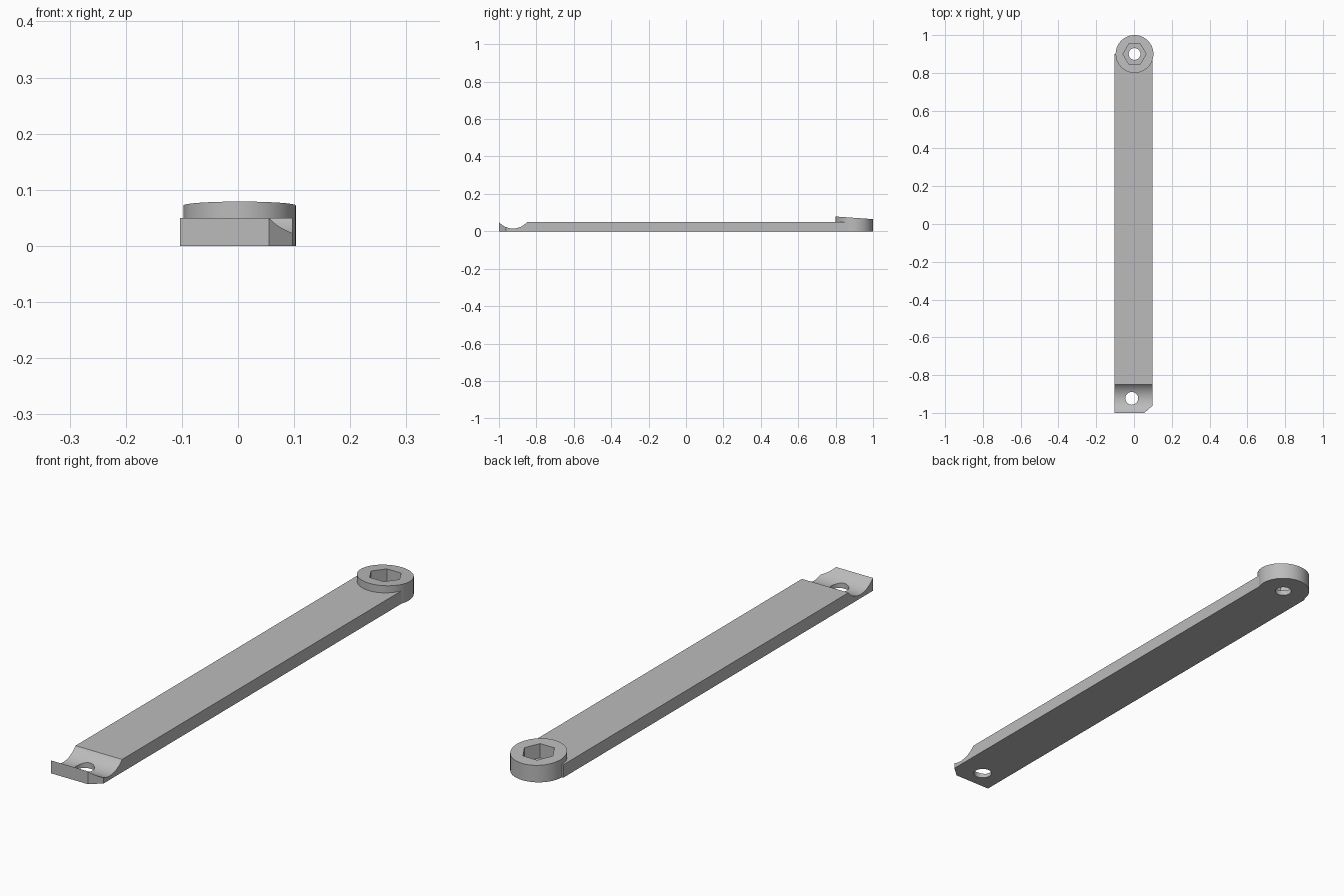
import bpy, bmesh, math
from mathutils import Matrix, Vector

cube = bpy.data.objects.get("Cube")
if cube:
    bpy.data.objects.remove(cube, do_unlink=True)

steel = bpy.data.materials.new("plain_grey")
steel.use_nodes = True
GREY = (0.5, 0.5, 0.5, 1)
steel.diffuse_color = GREY
steel.node_tree.nodes["Principled BSDF"].inputs["Base Color"].default_value = GREY


def prism(name, outline, z0, z1, helper=False):
    """Extrude an xy outline between two heights."""
    bm = bmesh.new()
    base = bm.faces.new([bm.verts.new((x, y, z0)) for x, y in outline])
    top = bmesh.ops.extrude_face_region(bm, geom=[base])["geom"]
    bmesh.ops.translate(bm, vec=(0, 0, z1 - z0),
                        verts=[v for v in top if isinstance(v, bmesh.types.BMVert)])
    bmesh.ops.recalc_face_normals(bm, faces=bm.faces)
    mesh = bpy.data.meshes.new(name)
    bm.to_mesh(mesh)
    bm.free()
    mesh.materials.append(steel)
    obj = bpy.data.objects.new(name, mesh)
    bpy.context.collection.objects.link(obj)
    obj.hide_render = helper
    return obj


def ring(cx, cy, r, n):
    return [(cx + r * math.cos(i * math.tau / n), cy + r * math.sin(i * math.tau / n))
            for i in range(n)]


def combine(target, tool, operation):
    """Apply a boolean and remove the tool."""
    mod = target.modifiers.new("cut", 'BOOLEAN')
    mod.object, mod.operation, mod.solver = tool, operation, 'EXACT'
    bpy.context.view_layer.objects.active = target
    bpy.ops.object.modifier_apply(modifier=mod.name)
    bpy.data.objects.remove(tool, do_unlink=True)


# Flat bar with one clipped front corner
L, R, THICK = -0.103, 0.097, 0.05
bar = prism("lever_bar", [(L, -1), (0.055, -1), (R, -0.963), (R, 0.9), (L, 0.9)], 0, THICK)

# Round scoop across the front end
scoop = prism("scoop_cutter", ring(0, 0, 0.098, 128), -0.2, 0.2, True)
scoop.data.transform(Matrix.Translation((0, -0.925, 0.113))
                     @ Matrix.Rotation(math.pi / 2, 4, 'Y'))
combine(bar, scoop, 'DIFFERENCE')

# Raised boss at the back with a sloping top
BX, BY = 0.003, 0.9
boss = prism("boss", ring(BX, BY, 0.1, 96), 0, 0.072)
for v in boss.data.vertices:
    if v.co.z > 0.01:
        v.co.z -= 0.07 * (v.co.y - BY)
combine(bar, boss, 'UNION')

# Hexagonal pocket and the two through holes
combine(bar, prism("hex_cutter", ring(BX, BY, 0.061, 6), 0.02, 0.2, True), 'DIFFERENCE')
combine(bar, prism("bolt_hole_cutter", ring(BX, BY, 0.031, 48), -0.1, 0.2, True), 'DIFFERENCE')
combine(bar, prism("front_hole_cutter", ring(-0.012, -0.923, 0.034, 48), -0.1, 0.2, True),
        'DIFFERENCE')

# Smooth the curved walls, keep the edges crisp
bpy.ops.object.select_all(action='DESELECT')
bar.select_set(True)
bpy.context.view_layer.objects.active = bar
bpy.ops.object.shade_smooth_by_angle(angle=math.radians(20))
